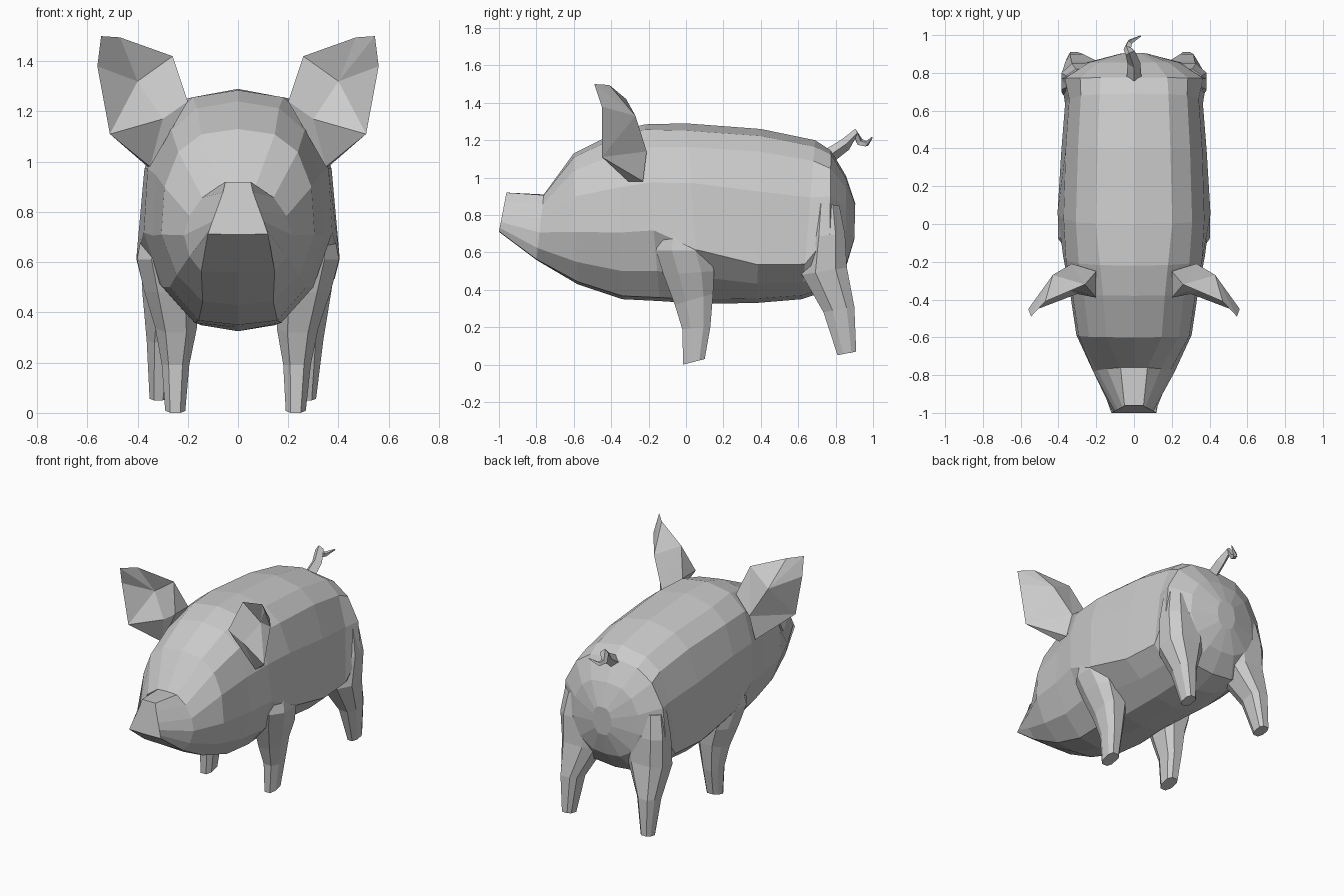
import bpy, bmesh


def make(name, verts, faces):
    bm = bmesh.new()
    vs = [bm.verts.new(v) for v in verts]
    for f in faces:
        bm.faces.new([vs[i] for i in f])
    bmesh.ops.recalc_face_normals(bm, faces=bm.faces[:])
    me = bpy.data.meshes.new(name)
    bm.to_mesh(me)
    bm.free()
    ob = bpy.data.objects.new(name, me)
    bpy.context.collection.objects.link(ob)
    return ob


def loft(name, rings):
    n = len(rings[0])
    verts = [p for r in rings for p in r]
    faces = [(k * n + i, k * n + (i + 1) % n, (k + 1) * n + (i + 1) % n, (k + 1) * n + i)
             for k in range(len(rings) - 1) for i in range(n)]
    faces += [tuple(range(n)), tuple(range(len(verts) - n, len(verts)))]
    return make(name, verts, faces)


# Half cross-sections as fractions of width and height, top to bottom
SNOUT = [(0, 1), (.42, 1), (.5, .8), (.72, .45), (.85, .25), (.94, .1), (1, .01), (0, 0)]
JAW = [(0, 1), (.33, .99), (.66, .85), (.9, .64), (1, .42), (.9, .18), (.68, .01), (0, 0)]
HEAD = [(0, 1), (.48, .97), (.78, .87), (.96, .67), (1, .4), (.8, .17), (.46, .02), (0, 0)]
TRUNK = [(0, 1), (.5, .96), (.76, .87), (.92, .67), (1, .3), (.69, .15), (.36, .025), (0, 0)]
FLANK = [(0, 1), (.5, .96), (.77, .87), (.94, .64), (1, .22), (.7, .11), (.36, .025), (0, 0)]
RUMP = [(0, 1), (.46, .97), (.74, .87), (.95, .67), (1, .4), (.8, .14), (.4, .02), (0, 0)]

# Body stations: section, y at top, y at bottom, top z, bottom z, half width
stations = [
    (SNOUT, -.96, -1.0, .92, .71, .12),
    (JAW, -.76, -.80, .91, .56, .215),
    (HEAD, -.60, -.58, 1.13, .43, .305),
    (HEAD, -.38, -.34, 1.24, .35, .34),
    (HEAD, -.22, -.14, 1.285, .34, .375),
    (TRUNK, .0, .08, 1.29, .325, .405),
    (FLANK, .40, .38, 1.26, .33, .385),
    (FLANK, .69, .62, 1.20, .35, .365),
    (RUMP, .775, .765, 1.145, .40, .385),
    (RUMP, .855, .855, 1.01, .52, .25),
    (HEAD, .905, .90, .86, .67, .07),
]
rings = []
for sec, yt, yb, zt, zb, w in stations:
    half = [(w * fx, yb + (yt - yb) * fz, zb + (zt - zb) * fz) for fx, fz in sec]
    rings.append(half + [(-x, y, z) for x, y, z in half[-2:0:-1]])
loft("body", rings)

# Legs: rings of inner x, outer x, front y, back y, front z, back z
OCT = [(-1, -.5), (-.5, -1), (.5, -1), (1, -.4), (1, .5), (.6, 1), (-.5, 1), (-1, .6)]
front = [(.19, .27, -.015, .10, 0, .03), (.18, .29, -.02, .13, .19, .2),
         (.155, .32, -.06, .145, .32, .38), (.15, .37, -.12, .15, .48, .5),
         (.17, .402, -.16, .12, .61, .61), (.20, .375, -.12, .08, .76, .76)]
hind = [(.25, .32, .81, .91, .05, .07), (.22, .345, .735, .90, .28, .31),
        (.12, .375, .62, .86, .48, .52), (.10, .385, .65, .85, .68, .7),
        (.10, .36, .68, .82, .87, .85)]


def leg(name, rows, side, spread):
    out = []
    for x0, x1, y0, y1, zf, zb in rows:
        d = spread * max(0, 1 - zf / .6)
        out.append([(side * ((x0 + x1) / 2 + u * (x1 - x0) / 2 + d),
                     (y0 + y1) / 2 + v * (y1 - y0) / 2,
                     zf + (zb - zf) * (v + 1) / 2) for u, v in OCT])
    loft(name, out)


# Cupped ear: rim (0-6), cavity folds (7-8), back bulge (9-10), back of base (11-12)
ear = [(.20, -.39, 1.24), (.26, -.32, 1.42), (.47, -.41, 1.495), (.545, -.49, 1.50),
       (.56, -.45, 1.38), (.51, -.45, 1.11), (.35, -.31, .98),
       (.30, -.37, 1.17), (.40, -.325, 1.32),
       (.43, -.27, 1.33), (.33, -.21, 1.14), (.20, -.25, 1.24), (.36, -.23, .98)]
ear_faces = [(0, 1, 8, 7), (1, 2, 8), (2, 3, 8), (3, 4, 8), (4, 5, 8), (5, 7, 8),
             (5, 6, 7), (6, 0, 7),
             (1, 2, 9), (2, 3, 9), (3, 4, 9), (4, 5, 9), (5, 10, 9), (1, 9, 10),
             (0, 1, 11), (1, 10, 11), (5, 6, 12), (5, 12, 10), (0, 11, 10, 12, 6)]

for side, label in ((1, "left"), (-1, "right")):
    leg("front_leg_" + label, front, side, 0 if side > 0 else .02)
    leg("hind_leg_" + label, hind, side, -.01 if side > 0 else .035)
    make("ear_" + label, [(side * x, y, z) for x, y, z in ear], ear_faces)

# Curly tail
path = [(0, .77, 1.12, .04), (0, .85, 1.175, .034), (-.02, .905, 1.235, .027),
        (-.035, .93, 1.19, .021), (-.02, .965, 1.18, .016), (.035, .995, 1.215, .004)]
cu = bpy.data.curves.new("tail", 'CURVE')
cu.dimensions = '3D'
cu.bevel_depth = 1.0
cu.bevel_resolution = 0
cu.use_fill_caps = True
sp = cu.splines.new('POLY')
sp.use_smooth = False
sp.points.add(len(path) - 1)
for p, (x, y, z, r) in zip(sp.points, path):
    p.co = (x, y, z, 1)
    p.radius = r
bpy.context.collection.objects.link(bpy.data.objects.new("tail", cu))
